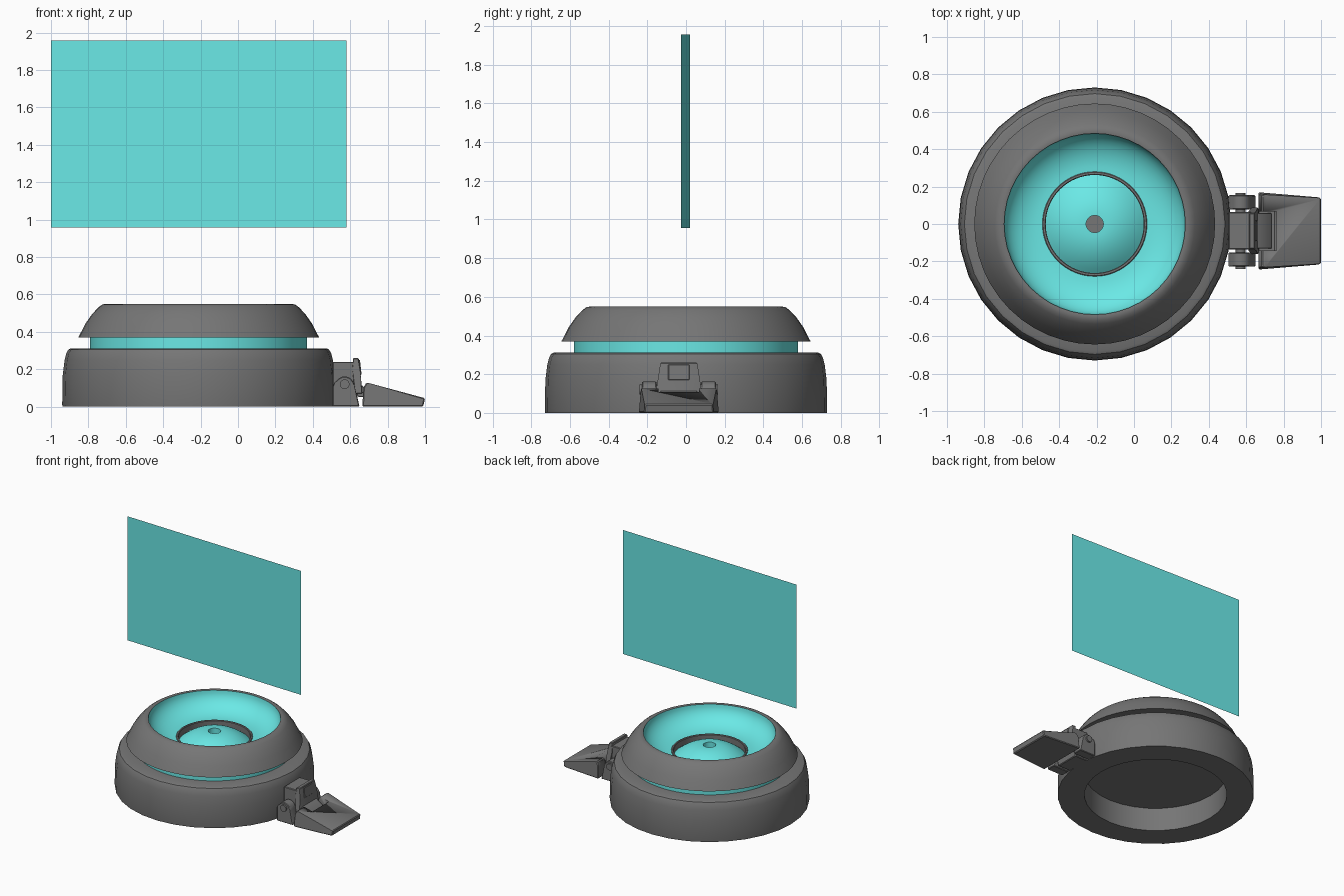
import bpy, bmesh
from math import cos, sin, pi, radians

if "Cube" in bpy.data.objects:
    bpy.data.objects.remove(bpy.data.objects["Cube"])

CX = -0.21      # axis of the round body
CY = -0.037     # centre line of the latch


def material(name, rgb):
    m = bpy.data.materials.new(name)
    m.diffuse_color = (*rgb, 1)
    m.use_nodes = True
    m.node_tree.nodes["Principled BSDF"].inputs["Base Color"].default_value = m.diffuse_color
    return m


teal = material("teal", (0.145, 0.81, 0.79))
dark = material("dark_grey", (0.18, 0.18, 0.18))


def finish(name, bm, mat=dark, angle=30):
    bmesh.ops.remove_doubles(bm, verts=bm.verts, dist=1e-5)
    bmesh.ops.recalc_face_normals(bm, faces=bm.faces)
    me = bpy.data.meshes.new(name)
    bm.to_mesh(me)
    bm.free()
    ob = bpy.data.objects.new(name, me)
    bpy.context.collection.objects.link(ob)
    me.materials.append(mat)
    bpy.ops.object.select_all(action='DESELECT')
    ob.select_set(True)
    bpy.context.view_layer.objects.active = ob
    if angle:
        bpy.ops.object.shade_smooth_by_angle(angle=radians(angle))
    return ob


def lathe(name, profile, n=64, mat=dark, closed=False):
    """Spin an (r, z) profile around the body axis."""
    bm = bmesh.new()
    vs = [bm.verts.new((CX + r, 0, z)) for r, z in profile]
    pairs = list(zip(vs, vs[1:])) + ([(vs[-1], vs[0])] if closed else [])
    es = [bm.edges.new(p) for p in pairs]
    bmesh.ops.spin(bm, geom=vs + es, cent=(CX, 0, 0), axis=(0, 0, 1),
                   angle=2 * pi, steps=n, use_duplicate=False)
    return finish(name, bm, mat, 35)


def prism(name, pts, half, bevel=0.0, top_inset=0.0, x_taper=0.0, cy=CY):
    """Extrude an (x, z) outline along y about cy.
    top_inset narrows it towards its top, x_taper towards its +x end."""
    bm = bmesh.new()
    zs, xs = [z for _, z in pts], [x for x, _ in pts]
    rows = []
    for s in (-1, 1):
        rows.append([bm.verts.new((x, cy + s * (half
                     - top_inset * (z - min(zs)) / (max(zs) - min(zs))
                     - x_taper * (x - min(xs)) / (max(xs) - min(xs))), z))
                     for x, z in pts])
    bm.faces.new(rows[0])
    bm.faces.new(rows[1][::-1])
    n = len(pts)
    for i in range(n):
        j = (i + 1) % n
        bm.faces.new((rows[0][i], rows[1][i], rows[1][j], rows[0][j]))
    if bevel:
        bmesh.ops.bevel(bm, geom=bm.edges[:], offset=bevel, segments=1, affect='EDGES')
    return finish(name, bm)


def arc(x, z, r, n=20, a0=0.0, a1=2 * pi):
    return [(x + r * cos(a0 + (a1 - a0) * i / n), z + r * sin(a0 + (a1 - a0) * i / n))
            for i in range(n)]


# Round base with hollow underside
lathe("base_ring", [(0, 0.19), (0.53, 0.19), (0.53, 0), (0.728, 0), (0.73, 0.01),
                    (0.727, 0.17), (0.717, 0.25), (0.708, 0.285), (0.697, 0.305),
                    (0.682, 0.312), (0.56, 0.312)], 32)

# Glowing band between base and collar
lathe("light_band", [(0.58, 0.30), (0.58, 0.38)], mat=teal)

# Sloped collar
lathe("collar", [(0.56, 0.37), (0.644, 0.37), (0.636, 0.385), (0.605, 0.445), (0.57, 0.495),
                 (0.535, 0.532), (0.515, 0.546), (0.495, 0.55), (0.484, 0.548)], 48)

# Concave projector bowl, trim ring, lens dome with a small central hole
bowl = [(0.277 + 0.208 * sin(i / 10 * pi / 2), 0.548 - 0.148 * cos(i / 10 * pi / 2))
        for i in range(11)]
lathe("bowl", bowl, mat=teal)
lathe("trim_ring", [(0.28, 0.34), (0.28, 0.403), (0.276, 0.407), (0.266, 0.407),
                    (0.262, 0.403), (0.262, 0.34)], closed=True)
lathe("lens_dome", [(0.046, 0.38)] + [(0.046 + 0.216 * i / 10, 0.446 - 0.09 * (i / 10) ** 2)
                                      for i in range(11)], mat=teal)
lathe("lens_hole_floor", [(0, 0.385), (0.047, 0.385)], 32)

# Thin projected screen, turned very slightly about z
bm = bmesh.new()
bm.faces.new([bm.verts.new(p) for p in ((-1, 0.021, 0.957), (0.58, -0.026, 0.957),
                                        (0.58, -0.026, 1.957), (-1, 0.021, 1.957))])
finish("screen", bm, teal, 0)

# Latch hinge: cheeks either side, pin, central lug
cheek = [(0.505, 0), (0.65, 0)] + arc(0.57, 0.11, 0.052, 10, 0.1, pi) + [(0.505, 0.11)]
for side, s in (("front", -1), ("back", 1)):
    prism("hinge_cheek_" + side, cheek, 0.038, 0.005, cy=CY + s * 0.153)
prism("hinge_pin", arc(0.57, 0.12, 0.026), 0.203)
prism("hinge_lug", [(0.505, 0), (0.62, 0), (0.645, 0.09), (0.63, 0.24), (0.505, 0.24)],
      0.1, 0.005)

# Upright hook plate with raised pad
prism("hook_plate", [(0.625, 0.07), (0.665, 0.07), (0.655, 0.18), (0.645, 0.26),
                     (0.615, 0.26), (0.612, 0.2)], 0.125, 0.004, 0.03)
prism("hook_pad", [(0.63, 0.17), (0.661, 0.17), (0.652, 0.25), (0.63, 0.25)], 0.055, 0.003)

# Lever handle: tapered wedge with a pocket near the hinge
handle = prism("lever_handle", [(0.665, 0), (0.99, 0), (1.0, 0.045), (0.7, 0.126),
                                (0.685, 0.128), (0.67, 0.1)], 0.207, 0.006, 0.01, 0.028)
cutter = prism("pocket_cutter", [(0.64, 0.2), (0.64, 0.04), (0.75, 0.04), (0.78, 0.2)], 0.105)
cutter.hide_render = True
mod = handle.modifiers.new("pocket", 'BOOLEAN')
mod.object = cutter
mod.operation = 'DIFFERENCE'
bpy.context.view_layer.objects.active = handle
bpy.ops.object.modifier_apply(modifier="pocket")
bpy.data.objects.remove(cutter)

# Link arm from hook plate into the handle pocket
prism("link_arm", [(0.62, 0.055), (0.735, 0.045), (0.735, 0.06), (0.66, 0.115), (0.62, 0.115)],
      0.095, 0.003)
